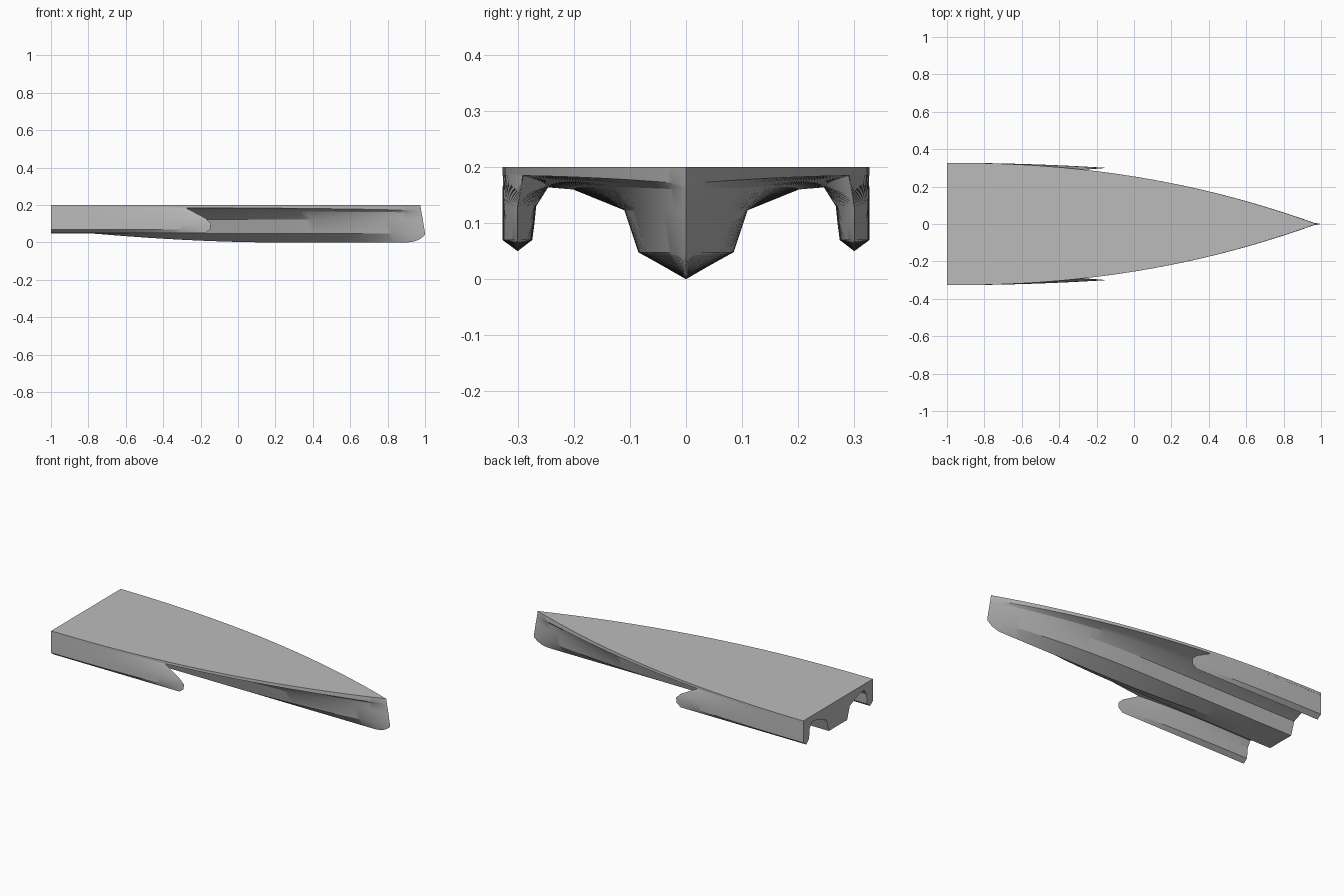
import bpy, bmesh, math

cube = bpy.data.objects.get("Cube")
if cube:
    bpy.data.objects.remove(cube, do_unlink=True)

# Single hull paint
paint = bpy.data.materials.new("hull_grey")
paint.use_nodes = True
GREY = (0.5, 0.5, 0.5, 1)
paint.diffuse_color = GREY
paint.node_tree.nodes["Principled BSDF"].inputs["Base Color"].default_value = GREY

STATIONS = 56


def deck_half(x):
    """Half breadth of the deck outline."""
    return 0.327 * max(0, 1 - ((x + 1) / 1.975) ** 2.2)


def lerp(a, b, t):
    return a + (b - a) * t


def loft(name, section):
    """Skin closed rings of points running from stern (t=0) to nose (t=1)."""
    bm = bmesh.new()
    rings = []
    for i in range(STATIONS + 1):
        t = 1 - (1 - i / STATIONS) ** 1.5
        rings.append([bm.verts.new(p) for p in section(t)])
    n = len(rings[0])
    for a, b in zip(rings, rings[1:]):
        for j in range(n):
            k = (j + 1) % n
            bm.faces.new((a[j], a[k], b[k], b[j]))
    bm.faces.new(rings[0])
    bmesh.ops.remove_doubles(bm, verts=bm.verts, dist=0.0002)
    bmesh.ops.recalc_face_normals(bm, faces=bm.faces)
    mesh = bpy.data.meshes.new(name)
    bm.to_mesh(mesh)
    bm.free()
    mesh.materials.append(paint)
    obj = bpy.data.objects.new(name, mesh)
    bpy.context.collection.objects.link(obj)
    bpy.ops.object.select_all(action="DESELECT")
    obj.select_set(True)
    bpy.context.view_layer.objects.active = obj
    bpy.ops.object.shade_smooth_by_angle(angle=math.radians(25))
    return obj


def main_section(t):
    """Centre hull, tunnel roof and deck, as one symmetric ring."""
    def station(end):
        return lerp(-1, end, t)

    def taper(x, end):
        return max(0, 1 - (max(x, 0) / end) ** 2)

    # Keel sweeps up aft and rounds into the stem
    xk = station(1)
    zk = min(0.049, 0.05 * (max(0, 0.2 - xk)) ** 1.8)
    zk += 0.04 * max(0, (xk - 0.88) / 0.12) ** 3
    xc, xn = station(1), station(0.988)
    chine = 0.085 * taper(xc, 1)
    knuckle = 0.11 * taper(xn, 0.988)
    xr, xe, xt = station(0.981), station(0.979), station(0.975)
    edge = deck_half(xt)
    span = max(0, edge - knuckle)
    bump = math.sin(math.pi * t)
    half = [
        (xc, chine, 0.048),
        (xn, knuckle, 0.123),
        (xr, knuckle + 0.42 * span, 0.16 + 0.006 * bump),
        (xr, knuckle + 0.64 * span, 0.164 + 0.011 * bump),
        (xe, edge, 0.185 - 0.015 * t ** 4),
        (xt, edge, 0.2),
    ]
    mirrored = [(x, -y, z) for x, y, z in reversed(half)]
    return [(xk, 0, zk)] + half + mirrored


def outrigger_section(side):
    """Slim side hull with a rounded nose, tucked under the deck edge."""
    def section(t):
        def station(end):
            return lerp(-1, end, t)

        outer = lerp(0.327, 0.3, t ** 2)
        inner = t ** 2.5
        top = station(-0.28)
        ring = [
            (station(-0.175), 0.3, 0.05),
            (station(-0.148), outer, 0.07),
            (station(-0.145), outer, 0.1),
            (station(-0.175), outer, 0.13),
            (top, deck_half(top) - 0.0008, lerp(0.198, 0.186, t ** 3)),
            (top, lerp(0.245, 0.29, inner), lerp(0.165, 0.186, t)),
            (station(-0.175), lerp(0.267, 0.3, inner), 0.13),
            (station(-0.145), lerp(0.27, 0.3, inner), 0.1),
            (station(-0.148), lerp(0.274, 0.3, inner), 0.07),
        ]
        return [(x, side * y, z) for x, y, z in ring]
    return section


loft("main_hull_and_deck", main_section)
for label, side in (("front", -1), ("back", 1)):
    loft(label + "_outrigger_hull", outrigger_section(side))
